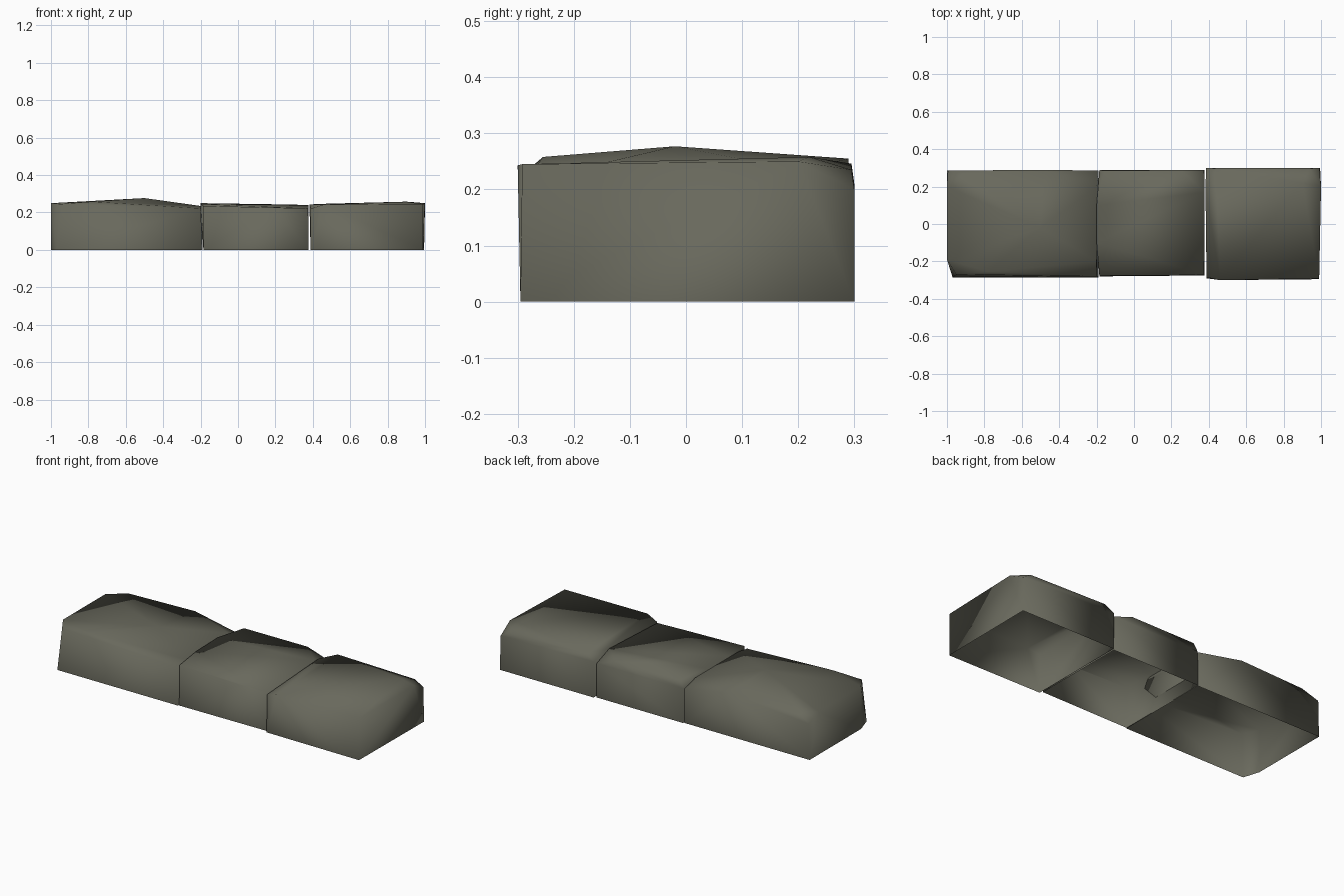
import bpy, bmesh

stone_mat = bpy.data.materials.new("olive grey stone")
stone_mat.diffuse_color = (0.14, 0.14, 0.108, 1)


def stone(name, base, crown):
    """Faceted boulder block: hull of a base outline and crown points, open underneath."""
    bm = bmesh.new()
    for x, y in base:
        bm.verts.new((x, y, 0))
    for p in crown:
        bm.verts.new(p)
    bmesh.ops.convex_hull(bm, input=bm.verts[:])
    bm.normal_update()
    bottom = [f for f in bm.faces if all(v.co.z < 1e-5 for v in f.verts)]
    bmesh.ops.delete(bm, geom=bottom, context='FACES')
    loose = [v for v in bm.verts if not v.link_faces]
    bmesh.ops.delete(bm, geom=loose, context='VERTS')
    for f in bm.faces:
        f.smooth = True
    me = bpy.data.meshes.new(name)
    bm.to_mesh(me)
    bm.free()
    me.materials.append(stone_mat)
    ob = bpy.data.objects.new(name, me)
    bpy.context.collection.objects.link(ob)
    return ob


# long left block with a low peak
stone("left_stone",
      [(-0.97, -0.285), (-0.19, -0.285), (-0.19, 0.285), (-1.0, 0.285), (-1.0, -0.19)],
      [(-1.0, -0.19, 0.25), (-0.95, -0.27, 0.245), (-0.78, -0.255, 0.258),
       (-0.20, -0.28, 0.222), (-0.20, -0.20, 0.235),
       (-0.50, -0.02, 0.277), (-0.48, 0.29, 0.255),
       (-0.20, 0.20, 0.235), (-0.19, 0.285, 0.20),
       (-1.0, 0.20, 0.25), (-0.90, 0.27, 0.255), (-0.995, 0.285, 0.21)])

# short middle block
stone("middle_stone",
      [(-0.185, -0.28), (0.378, -0.275), (0.378, 0.29), (-0.185, 0.29)],
      [(-0.185, -0.275, 0.235), (-0.20, -0.10, 0.245), (-0.20, 0.10, 0.25),
       (-0.16, 0.285, 0.243), (-0.185, 0.288, 0.20),
       (0.25, 0.288, 0.243), (0.375, 0.29, 0.20), (0.378, 0.17, 0.24),
       (0.375, -0.27, 0.222), (0.20, -0.275, 0.225)])

# right block, slightly wider
stone("right_stone",
      [(0.388, -0.29), (0.99, -0.295), (0.995, 0.30), (0.388, 0.30)],
      [(0.388, -0.285, 0.22), (0.46, -0.30, 0.243), (0.99, -0.292, 0.245),
       (1.0, 0.20, 0.25), (0.90, 0.22, 0.258), (0.94, 0.295, 0.235),
       (0.99, 0.30, 0.20), (0.44, 0.295, 0.246), (0.382, 0.20, 0.243),
       (0.386, 0.30, 0.21)])
